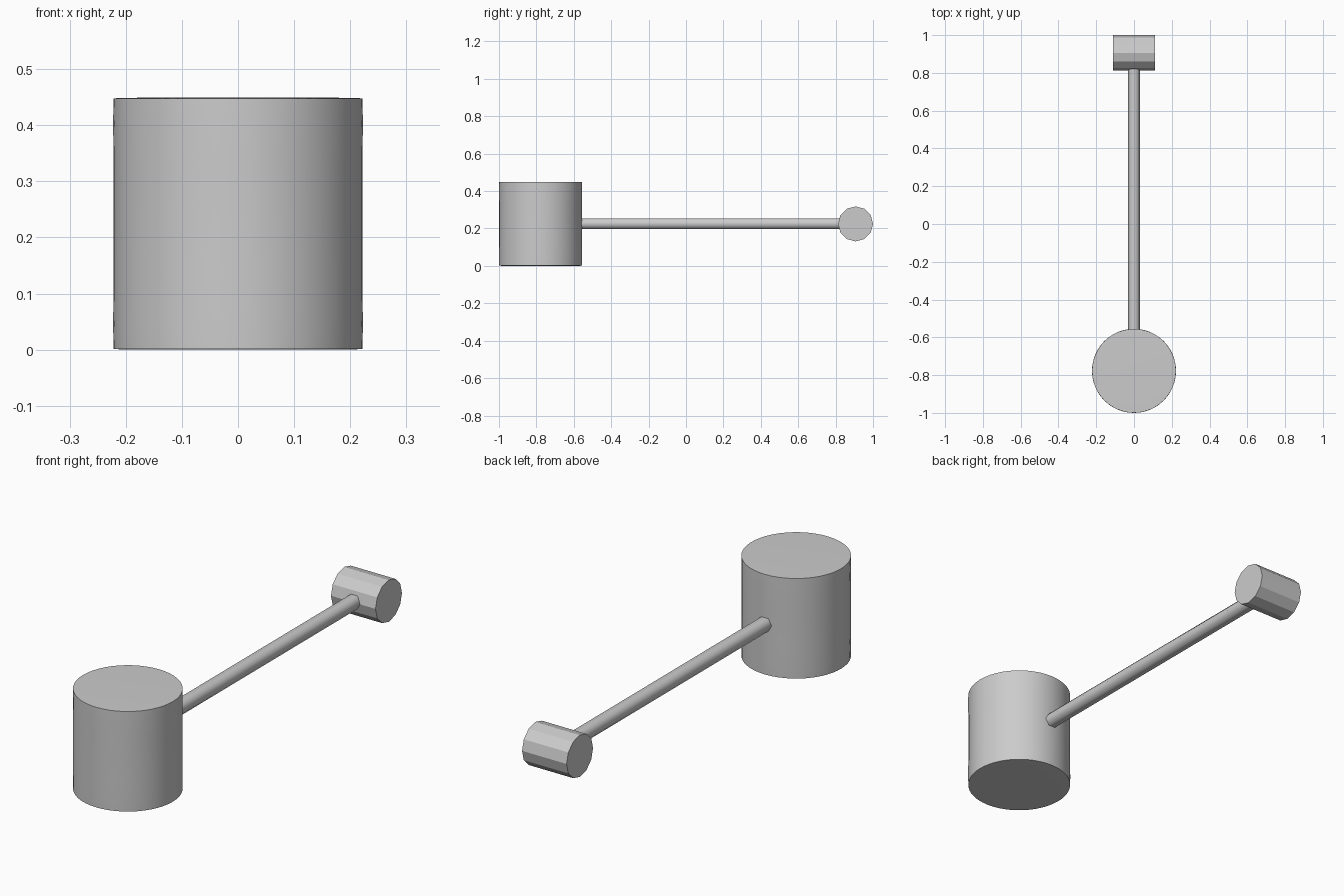
import bpy
import bmesh
from math import pi, cos, sin

if "Cube" in bpy.data.objects:
    bpy.data.objects.remove(bpy.data.objects["Cube"])

MID_Z = 0.2245


def cylinder(name, radius, length, sides, loc, rot):
    bpy.ops.mesh.primitive_cylinder_add(vertices=sides, radius=radius, depth=length,
                                        location=loc, rotation=rot)
    ob = bpy.context.object
    ob.name = name
    return ob


def lathe(name, profile, sides, loc):
    """Closed turned shape from (radius, z) rings, capped at both ends."""
    bm = bmesh.new()
    rings = [[bm.verts.new((r * cos(2 * pi * i / sides), r * sin(2 * pi * i / sides), z))
              for i in range(sides)] for r, z in profile]
    for a, b in zip(rings, rings[1:]):
        for i in range(sides):
            j = (i + 1) % sides
            bm.faces.new((a[i], a[j], b[j], b[i]))
    bm.faces.new(rings[0][::-1])
    bm.faces.new(rings[-1])
    mesh = bpy.data.meshes.new(name)
    bm.to_mesh(mesh)
    bm.free()
    ob = bpy.data.objects.new(name, mesh)
    ob.location = loc
    bpy.context.collection.objects.link(ob)
    return ob


def smooth(ob):
    bpy.ops.object.select_all(action='DESELECT')
    ob.select_set(True)
    bpy.context.view_layer.objects.active = ob
    bpy.ops.object.shade_smooth_by_angle(angle=pi / 4)


# Large upright drum with faint bands and slightly raised end faces
half = [(0.18, 0.0), (0.222, 0.001), (0.2225, 0.045), (0.2218, 0.135)]
profile = half + [(r, 2 * MID_Z - z) for r, z in reversed(half)]
smooth(lathe("drum_head", profile, 48, (0, -0.7775, 0)))

# Six-sided handle, with corners to the left and right
y0, y1 = -0.62, 0.85
handle = cylinder("handle", 0.033, y1 - y0, 6, (0, (y0 + y1) / 2, MID_Z + 0.001),
                  (pi / 2, pi / 2, 0))
smooth_angle = pi / 2.5
bpy.ops.object.shade_smooth_by_angle(angle=smooth_angle)

# Twelve-sided crosswise grip at the back end
cylinder("end_grip", 0.0935, 0.22, 12, (0, 0.9065, MID_Z), (0, pi / 2, 0))
